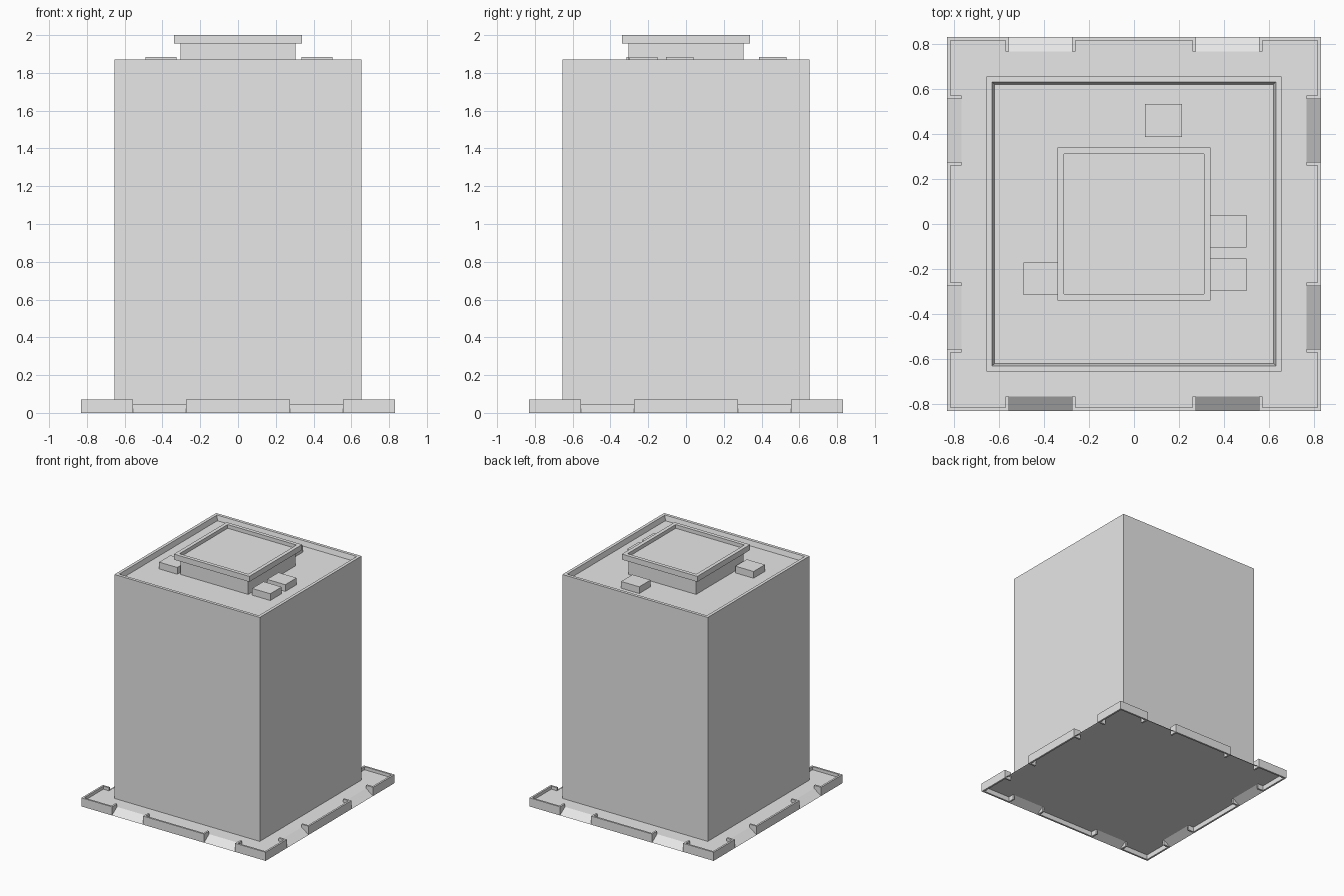
import bpy, bmesh
from math import pi
from mathutils import Matrix

cube = bpy.data.objects.get("Cube")
if cube:
    bpy.data.objects.remove(cube)

grey = bpy.data.materials.new("plain grey")
grey.use_nodes = True
COLOUR = (0.8, 0.8, 0.8, 1)
grey.diffuse_color = COLOUR
grey.node_tree.nodes["Principled BSDF"].inputs["Base Color"].default_value = COLOUR


def finish(name, bm):
    bmesh.ops.recalc_face_normals(bm, faces=bm.faces)
    mesh = bpy.data.meshes.new(name)
    bm.to_mesh(mesh)
    bm.free()
    mesh.materials.append(grey)
    obj = bpy.data.objects.new(name, mesh)
    bpy.context.collection.objects.link(obj)
    return obj


def prism(name, points, vector, turn=0):
    """Extrude a flat outline along a vector, then turn it about z by quarter turns."""
    bm = bmesh.new()
    face = bm.faces.new([bm.verts.new(p) for p in points])
    ext = bmesh.ops.extrude_face_region(bm, geom=[face], use_keep_orig=True)
    verts = [v for v in ext["geom"] if isinstance(v, bmesh.types.BMVert)]
    bmesh.ops.translate(bm, verts=verts, vec=vector)
    bmesh.ops.rotate(bm, verts=bm.verts, matrix=Matrix.Rotation(turn * pi / 2, 3, 'Z'))
    return finish(name, bm)


def box(name, x0, x1, y0, y1, z0, z1, turn=0):
    outline = [(x0, y0, z0), (x1, y0, z0), (x1, y1, z0), (x0, y1, z0)]
    return prism(name, outline, (0, 0, z1 - z0), turn)


def square_stack(name, rings):
    """Join square rings, given as (half width, height), and cap both ends."""
    bm = bmesh.new()
    loops = [[bm.verts.new((sx * h, sy * h, z))
              for sx, sy in ((-1, -1), (1, -1), (1, 1), (-1, 1))] for h, z in rings]
    for a, b in zip(loops, loops[1:]):
        for i in range(4):
            j = (i + 1) % 4
            bm.faces.new((a[i], a[j], b[j], b[i]))
    bm.faces.new(loops[0])
    bm.faces.new(loops[-1])
    return finish(name, bm)


# Plinth dimensions
EDGE, INNER, T = 0.83, 0.765, 0.015
GAP0, GAP1 = 0.275, 0.555
FLOOR, UNDER, KERB = 0.045, 0.04, 0.07
LIP = EDGE - T

# Tower with a shallow roof tray behind its parapet
ROOF = 1.83
square_stack("tower", [(0.655, FLOOR), (0.655, 1.87), (0.63, 1.87), (0.62, ROOF)])

# Roof house with an overhanging, recessed cap
square_stack("roof_house", [(0.305, ROOF), (0.305, 1.955), (0.34, 1.955),
                            (0.34, 2.0), (0.31, 2.0), (0.31, 1.97)])

# Roof units
for i, (x, y) in enumerate([(0.13, 0.46), (0.418, -0.032), (0.418, -0.225), (-0.408, -0.243)]):
    box(f"roof_unit_{i + 1}", x - 0.082, x + 0.082, y - 0.073, y + 0.073, ROOF, 1.885)

# Plinth floor
box("plinth_floor", -INNER, INNER, -INNER, INNER, UNDER, FLOOR)

# Kerb outlines in plan: a U between the two ramps, and a corner with returned ends
half = [(GAP0, EDGE), (GAP0, INNER), (GAP0 - T, INNER), (GAP0 - T, LIP)]
centre = half + [(-x, y) for x, y in reversed(half)]
arm = [(GAP1, EDGE), (GAP1, INNER), (GAP1 + T, INNER), (GAP1 + T, LIP)]
corner = [(EDGE, EDGE)] + arm + [(LIP, LIP)] + [(y, x) for x, y in reversed(arm)]

for k in range(4):
    for label, outline in (("centre", centre), ("corner", corner)):
        prism(f"kerb_{label}_{k + 1}", [(x, y, 0) for x, y in outline], (0, 0, KERB), k)
    # Floor strips behind the kerbs
    for n, (a, b) in enumerate([(-INNER, -GAP1), (-GAP0, GAP0), (GAP1, LIP)]):
        box(f"floor_strip_{k + 1}_{n + 1}", a, b, INNER, LIP, UNDER, FLOOR, k)
    # Ramps sloping down to the ground
    for n, x in enumerate((-GAP1, GAP0)):
        prism(f"ramp_{k + 1}_{n + 1}", [(x, INNER, FLOOR), (x, EDGE, 0), (x, INNER, UNDER)],
              (GAP1 - GAP0, 0, 0), k)
